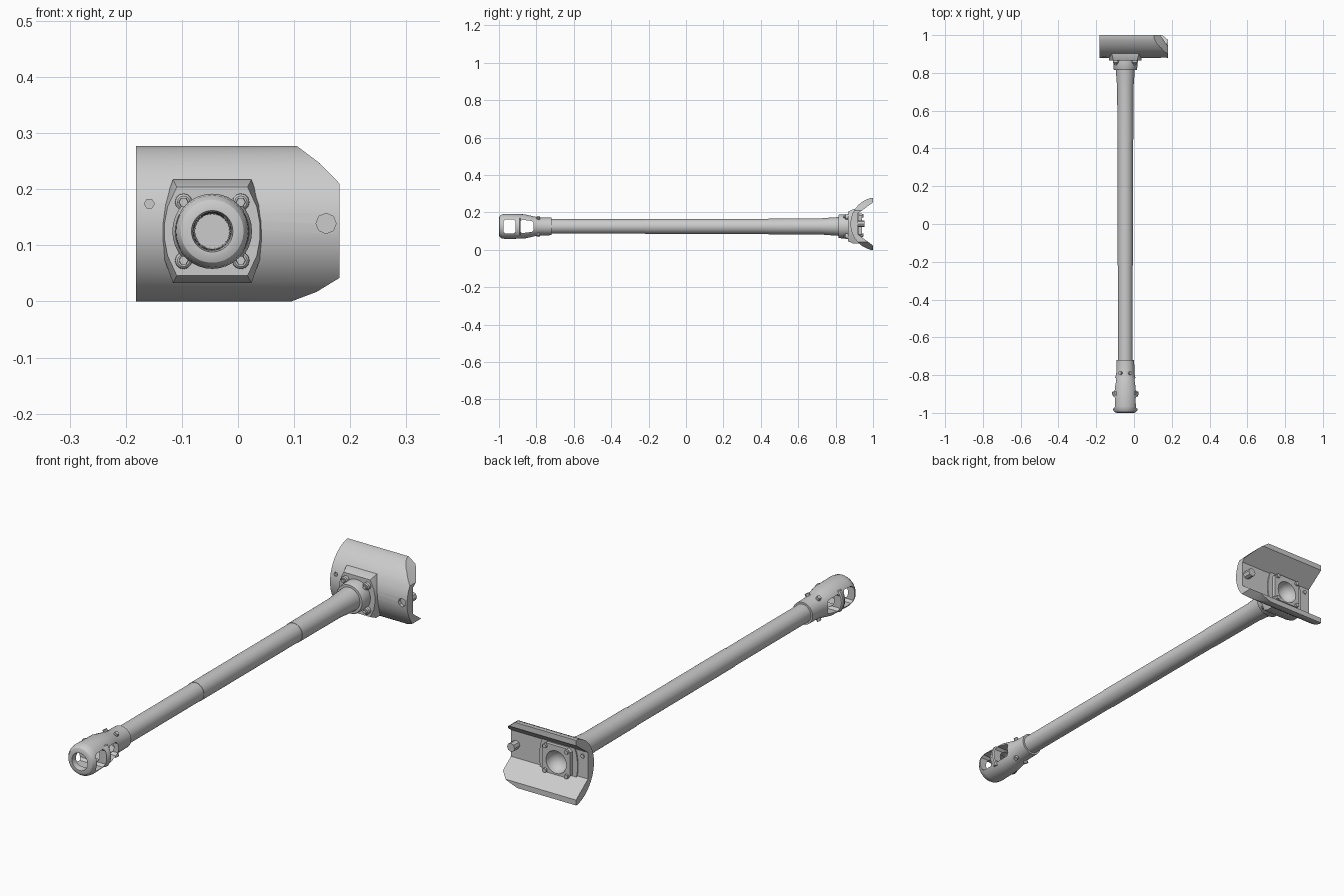
import bpy, bmesh, math
from mathutils import Vector

if "Cube" in bpy.data.objects:
    bpy.data.objects.remove(bpy.data.objects["Cube"])

AX, AZ = -0.046, 0.125          # barrel axis
steel = bpy.data.materials.new("plain grey")
steel.diffuse_color = (0.6, 0.6, 0.6, 1)
steel.use_nodes = True
steel.node_tree.nodes["Principled BSDF"].inputs["Base Color"].default_value = steel.diffuse_color


def finish(name, bm):
    bmesh.ops.recalc_face_normals(bm, faces=bm.faces[:])
    me = bpy.data.meshes.new(name)
    bm.to_mesh(me)
    bm.free()
    me.materials.append(steel)
    ob = bpy.data.objects.new(name, me)
    bpy.context.collection.objects.link(ob)
    return ob


def loft(name, rings, closed=False):
    """Skin equal-length rings of points; cap the ends unless closed."""
    bm = bmesh.new()
    vs = [[bm.verts.new(p) for p in r] for r in rings]
    n = len(vs[0])
    pairs = list(zip(vs, vs[1:])) + ([(vs[-1], vs[0])] if closed else [])
    for a, b in pairs:
        for i in range(n):
            bm.faces.new((a[i], a[(i + 1) % n], b[(i + 1) % n], b[i]))
    if not closed:
        bm.faces.new(vs[0])
        bm.faces.new(vs[-1])
    return finish(name, bm)


def turned(name, profile, seg=32, x=AX, z=AZ, closed=False):
    """Lathe (y, radius) pairs about an axis along y."""
    rings = [[(x + r * math.cos(2 * math.pi * i / seg), y, z + r * math.sin(2 * math.pi * i / seg))
              for i in range(seg)] for y, r in profile]
    return loft(name, rings, closed)


def prism(name, pts, x0, x1):
    """Extrude a (y, z) outline along x."""
    return loft(name, [[(x, y, z) for y, z in pts] for x in (x0, x1)])


def boolean(ob, cutter, op='DIFFERENCE'):
    m = ob.modifiers.new("cut", 'BOOLEAN')
    m.object, m.operation, m.solver = cutter, op, 'EXACT'
    bpy.context.view_layer.objects.active = ob
    bpy.ops.object.modifier_apply(modifier=m.name)
    bpy.data.objects.remove(cutter)


# Barrel tube with stepped thickness and flared root
turned("barrel", [(-0.76, 0.039), (-0.22, 0.039), (-0.22, 0.0405), (0.44, 0.0405), (0.44, 0.042),
                  (0.72, 0.043), (0.77, 0.047), (0.83, 0.051)])

# Muzzle brake: hollow turned shell with side windows
brake = turned("muzzle_brake", [(-0.72, 0.030), (-0.72, 0.047), (-0.79, 0.048), (-0.815, 0.054),
                                (-0.865, 0.065), (-0.965, 0.067), (-0.985, 0.064), (-0.996, 0.056),
                                (-1.0, 0.046), (-1.0, 0.037), (-0.985, 0.034)], closed=True)


def window(y0, y1, h0, h1, c=0.010):
    pts = [(y0, -h0 + c), (y0 + c, -h0), (y1 - c, -h1), (y1, -h1 + c)]
    pts += [(y, -z) for y, z in reversed(pts)]
    return prism("window_cutter", [(y, AZ + z) for y, z in pts], AX - 0.1, AX + 0.1)


boolean(brake, window(-0.977, -0.912, 0.037, 0.038))
boolean(brake, window(-0.886, -0.815, 0.036, 0.029))

# Baffle ring standing between the windows
baffle = turned("baffle", [(-0.909, 0.034), (-0.909, 0.066), (-0.900, 0.071), (-0.890, 0.071),
                           (-0.886, 0.066), (-0.886, 0.034)], closed=True)
boolean(baffle, prism("baffle_trim", [(y, AZ + z) for y, z in
        ((-1, -0.045), (-0.8, -0.045), (-0.8, 0.045), (-1, 0.045))], AX - 0.1, AX + 0.1), 'INTERSECT')

# Clamp screws on the brake sleeve
for sx in (-1, 1):
    for sz in (-1, 1):
        d = Vector((sx * 0.5, 0, sz * 0.866))
        bm = bmesh.new()
        bmesh.ops.create_cone(bm, cap_ends=True, segments=10, radius1=0.011, radius2=0.009, depth=0.018)
        bm.transform(d.to_track_quat('Z', 'Y').to_matrix().to_4x4())
        bmesh.ops.translate(bm, verts=bm.verts[:], vec=Vector((AX, -0.79, AZ)) + d * 0.05)
        finish("clamp_screw", bm)

# Collar at the barrel root
turned("barrel_collar", [(0.815, 0.048), (0.815, 0.060), (0.82, 0.063), (0.862, 0.064), (0.88, 0.064)])

# Curved shield: round outside, angular channel inside
CY, CZ, R = 1.022, 0.1385, 0.1425
top = math.asin(0.1385 / R)
outline = [(1.0, 0.0)]
for i in range(21):
    a = -top + 2 * top * i / 20
    outline.append((CY - R * math.cos(a), CZ + R * math.sin(a)))
outline += [(1.0, 0.277), (1.0, 0.254), (0.92, 0.195), (0.92, 0.082), (1.0, 0.023)]
shield = prism("shield", outline, -0.182, 0.181)
trim = [(-0.3, -0.1), (0.095, -0.1), (0.095, 0.0), (0.14, 0.017), (0.181, 0.042), (0.19, 0.05), (0.19, 0.2),
        (0.181, 0.21), (0.145, 0.247), (0.105, 0.277), (0.105, 0.4), (-0.3, 0.4)]
boolean(shield, loft("shield_trim", [[(x, y, z) for x, z in trim] for y in (0.7, 1.2)]), 'INTERSECT')
for x, z, r, n in ((-0.158, 0.174, 0.009, 6), (0.157, 0.139, 0.018, 8)):
    boolean(shield, turned("port_cutter", [(0.8, r), (1.1, r)], n, x, z))

# Sight tube and small plug in the shield ports
turned("sight_tube", [(0.895, 0.018), (0.955, 0.018)], 8, 0.157, 0.139)
turned("port_plug", [(0.895, 0.009), (0.925, 0.009)], 6, -0.158, 0.174)


# Mounting plate with bulged sides and bevelled rim
def plate_ring(y, w, bulge, h):
    side = [(w, -h), (w + bulge * 0.75, -h * 0.55), (w + bulge, -h * 0.18),
            (w + bulge, h * 0.18), (w + bulge * 0.75, h * 0.55), (w, h)]
    pts = side + [(-x, -z) for x, z in side]
    return [(AX + x, y, AZ + z) for x, z in pts]


plate = loft("mounting_plate", [plate_ring(0.925, 0.070, 0.020, 0.092), plate_ring(0.895, 0.070, 0.020, 0.092),
                                plate_ring(0.866, 0.063, 0.022, 0.079)])

# Rear housing with a dished socket
block = [(-0.066, -0.05), (-0.05, -0.062), (0.05, -0.062), (0.066, -0.05)]
block += [(-x, -z) for x, z in block]
housing = loft("rear_housing", [[(AX + x, y, AZ + 0.008 + z) for x, z in block] for y in (0.915, 0.94)])
dish = [(0.97, 0.048), (0.935, 0.048), (0.915, 0.040), (0.90, 0.025), (0.895, 0.006)]
for part in (shield, plate, housing):
    boolean(part, turned("dish_cutter", dish, 24))

# Mounting bolts, front and back
for sx in (-1, 1):
    for sz in (-1, 1):
        bx, bz = AX + sx * 0.051, AZ + sz * 0.052
        turned("bolt_boss", [(0.85, 0.011), (0.854, 0.015), (0.88, 0.016)], 12, bx, bz)
        turned("bolt_head", [(0.843, 0.008), (0.852, 0.009)], 6, bx, bz)
        turned("rear_bolt", [(0.935, 0.010), (0.948, 0.009)], 8, bx, bz + 0.006)

# Smooth rounded surfaces, keep edges sharp
for ob in bpy.data.objects:
    ob.select_set(True)
bpy.context.view_layer.objects.active = shield
bpy.ops.object.shade_smooth_by_angle(angle=math.radians(32))
